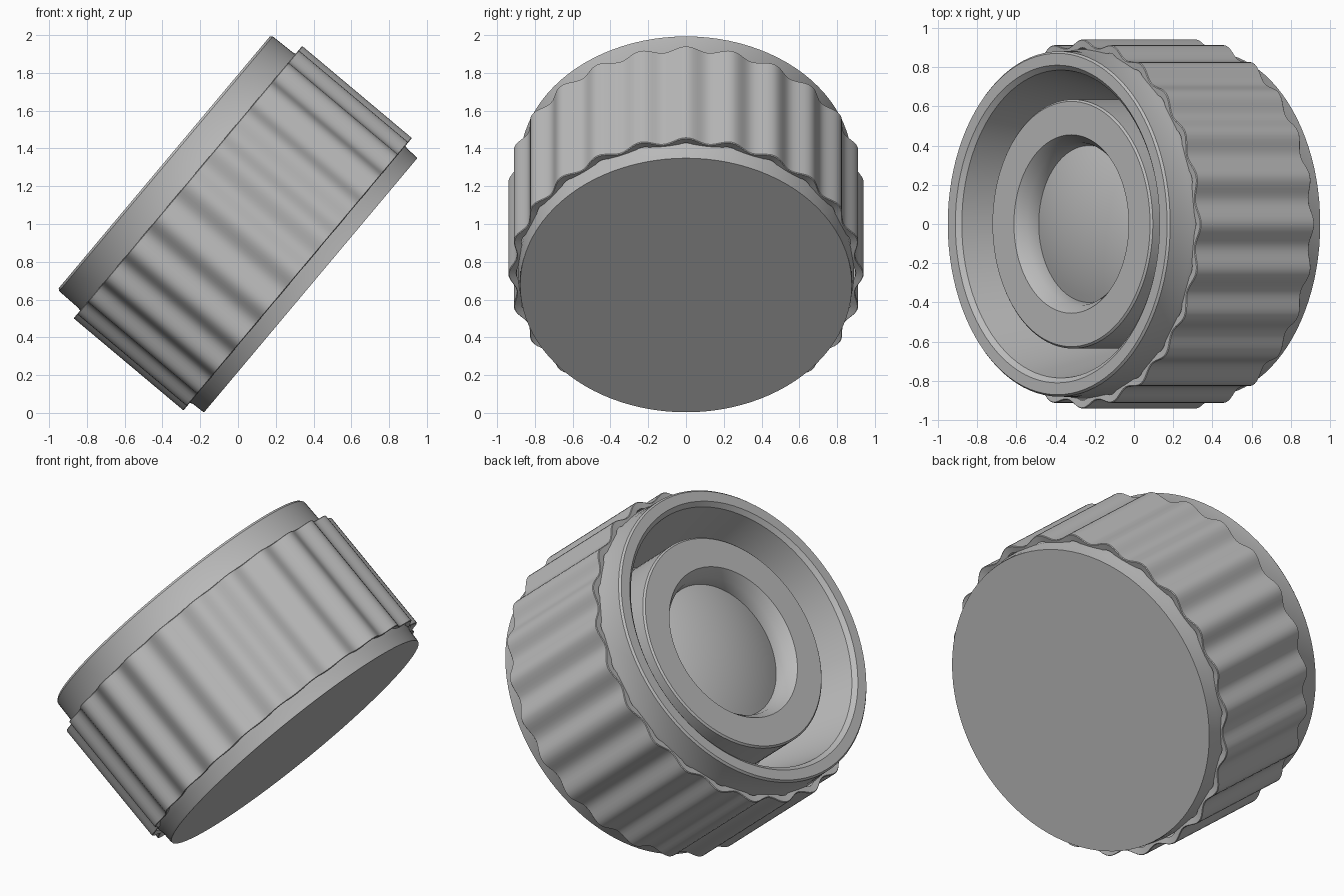
import bpy
from math import sin, cos, pi, radians
from mathutils import Matrix

cube = bpy.data.objects.get("Cube")
if cube:
    bpy.data.objects.remove(cube, do_unlink=True)

# One grey for everything
GREY = (0.5, 0.5, 0.5, 1)
grey = bpy.data.materials.new("plain grey")
grey.use_nodes = True
grey.diffuse_color = GREY
grey.node_tree.nodes["Principled BSDF"].inputs["Base Color"].default_value = GREY

# The whole part leans over about the y axis
tilt = Matrix.Translation((0.385, 0, 0.676)) @ Matrix.Rotation(radians(-50), 4, "Y")


def lathe(name, profile, segments, ripple=None):
    """Revolve (radius, height) points; a zero radius closes the end."""
    verts, faces, rings = [], [], []
    for radius, height in profile:
        start = len(verts)
        if radius == 0:
            verts.append((0, 0, height))
            rings.append([start] * segments)
            continue
        for i in range(segments):
            a = 2 * pi * i / segments
            r = radius + (ripple(a) if ripple else 0)
            verts.append((r * cos(a), r * sin(a), height))
        rings.append(list(range(start, start + segments)))
    for low, high in zip(rings, rings[1:]):
        for i in range(segments):
            j = (i + 1) % segments
            loop = [low[i], low[j], high[j], high[i]]
            faces.append(list(dict.fromkeys(loop)))
    mesh = bpy.data.meshes.new(name)
    mesh.from_pydata(verts, [], faces)
    mesh.materials.append(grey)
    mesh.shade_smooth()
    mesh.set_sharp_from_angle(angle=radians(28))
    obj = bpy.data.objects.new(name, mesh)
    obj.matrix_world = tilt
    bpy.context.collection.objects.link(obj)
    return obj


# Housing: base disc, side wall, rim and the deep tapered recess
lathe("housing", [
    (0, 0), (0.878, 0), (0.88, 0.01), (0.882, 0.07), (0.89, 0.1),
    (0.89, 0.84), (0.883, 0.865), (0.88, 1.0), (0.87, 1.012),
    (0.81, 1.012), (0.785, 0.99), (0.66, 0.45), (0, 0.45)], 96)

# Fluted grip sleeve
LOBES = 24
lathe("grip_sleeve", [
    (0.88, 0.1), (0.918, 0.09), (0.922, 0.094),
    (0.922, 0.845), (0.918, 0.849), (0.88, 0.845)],
    LOBES * 12, lambda a: 0.019 * cos(LOBES * a))

# Inner barrel with a chamfered mouth
lathe("inner_barrel", [
    (0.635, 0.44), (0.635, 0.91), (0.625, 0.92), (0.455, 0.92),
    (0.415, 0.865), (0.4, 0.8), (0.4, 0.75)], 96)

# Bulging lens, a shallow spherical cap
LENS_RADIUS, SAG, STEPS = 0.402, 0.07, 10
ball = (LENS_RADIUS ** 2 + SAG ** 2) / (2 * SAG)
cap = []
for k in range(STEPS + 1):
    r = LENS_RADIUS * (1 - k / STEPS)
    cap.append((r, 0.8 + SAG - ball + (ball ** 2 - r ** 2) ** 0.5))
lathe("lens", cap, 96)
